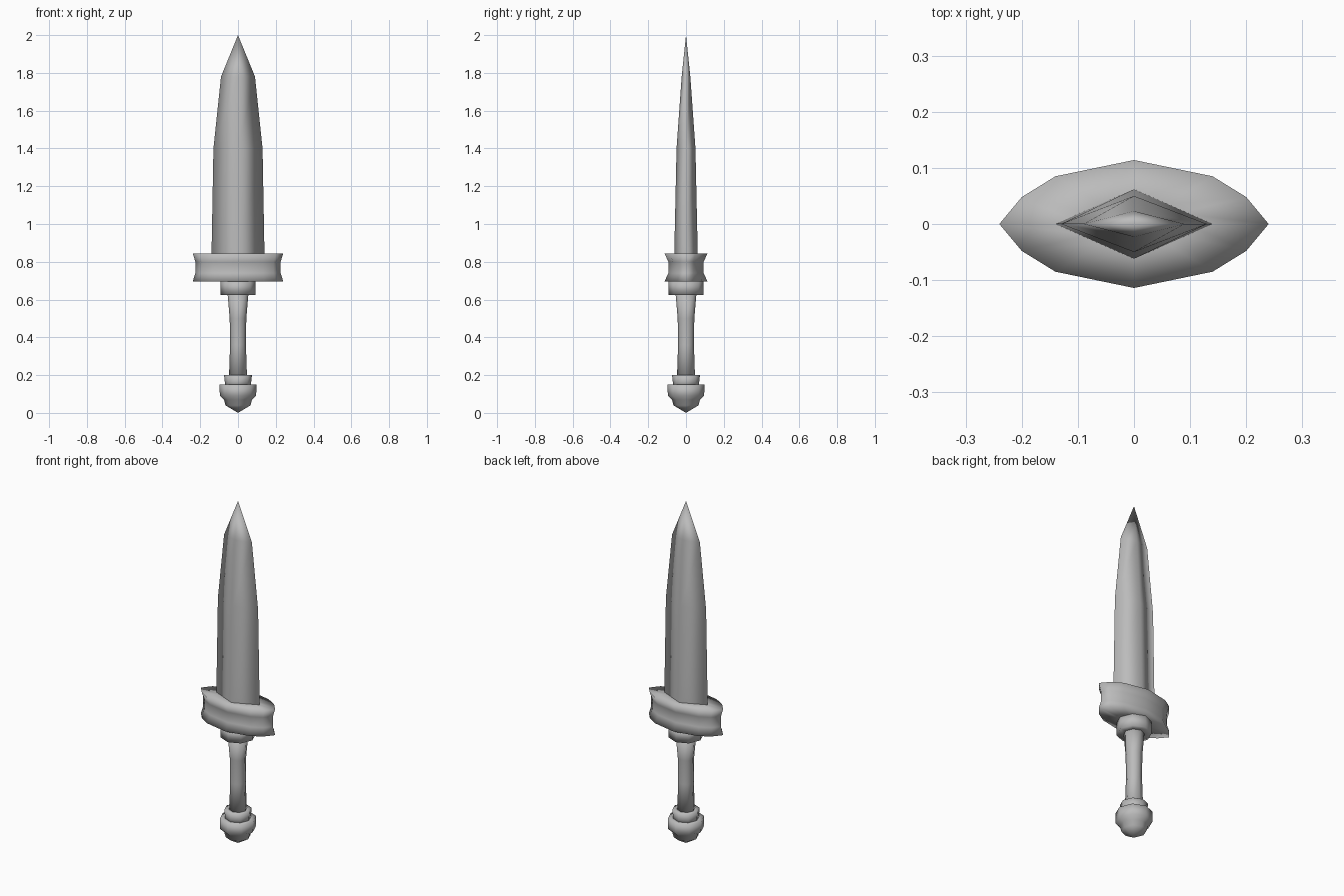
import bpy
import bmesh
from math import cos, sin, pi

cube = bpy.data.objects.get("Cube")
if cube:
    bpy.data.objects.remove(cube, do_unlink=True)

steel = bpy.data.materials.new("plain_grey")
steel.use_nodes = True
grey = (0.5, 0.5, 0.5, 1.0)
steel.diffuse_color = grey
steel.node_tree.nodes["Principled BSDF"].inputs["Base Color"].default_value = grey


def loft(name, outline, rings):
    """Stack copies of an outline, each ring being (z, x scale, y scale)."""
    bm = bmesh.new()
    loops = []
    for z, sx, sy in rings:
        if sx == 0:
            loops.append([bm.verts.new((0, 0, z))])
        else:
            loops.append([bm.verts.new((x * sx, y * sy, z)) for x, y in outline])
    n = len(outline)
    for low, high in zip(loops, loops[1:]):
        for i in range(n):
            j = (i + 1) % n
            corners = [low[i % len(low)], low[j % len(low)],
                       high[j % len(high)], high[i % len(high)]]
            bm.faces.new(list(dict.fromkeys(corners)))
    for end in (loops[0], loops[-1]):
        if len(end) > 1:
            bm.faces.new(end)
    bmesh.ops.recalc_face_normals(bm, faces=bm.faces)
    for face in bm.faces:
        face.smooth = True
    mesh = bpy.data.meshes.new(name)
    bm.to_mesh(mesh)
    bm.free()
    mesh.materials.append(steel)
    obj = bpy.data.objects.new(name, mesh)
    bpy.context.collection.objects.link(obj)
    return obj


def turned(name, profile):
    """Eight-sided round part from (z, radius) pairs."""
    octagon = [(cos(i * pi / 4), sin(i * pi / 4)) for i in range(8)]
    return loft(name, octagon, [(z, r, r) for z, r in profile])


# Diamond-section blade tapering to a point
diamond = [(1, 0), (0, 1), (-1, 0), (0, -1)]
loft("blade", diamond, [(0.80, 0.14, 0.062), (0.85, 0.14, 0.062),
                        (1.4, 0.13, 0.05), (1.78, 0.09, 0.023), (2.0, 0, 0)])

# Pointed oval guard with a waisted rim
quarter = [(0.24, 0), (0.20, 0.048), (0.14, 0.085), (0, 0.114)]
half = quarter + [(-x, y) for x, y in reversed(quarter[:-1])]
oval = half + [(x, -y) for x, y in reversed(half[1:-1])]
loft("guard", oval, [(0.695, 0.4, 0.4), (0.695, 1, 1), (0.74, 0.94, 0.82),
                     (0.80, 0.94, 0.82), (0.845, 1, 1), (0.845, 0.4, 0.4)])

# Collar below the guard
turned("collar", [(0.625, 0.055), (0.625, 0.093), (0.70, 0.093)])

# Waisted grip
turned("grip", [(0.18, 0.048), (0.36, 0.042), (0.50, 0.044), (0.64, 0.056)])

# Stepped pommel with its own collar
turned("pommel_collar", [(0.14, 0.07), (0.165, 0.07), (0.20, 0.074), (0.20, 0.048)])
turned("pommel", [(0, 0), (0.04, 0.066), (0.07, 0.074), (0.09, 0.096),
                  (0.15, 0.098), (0.15, 0.065)])
